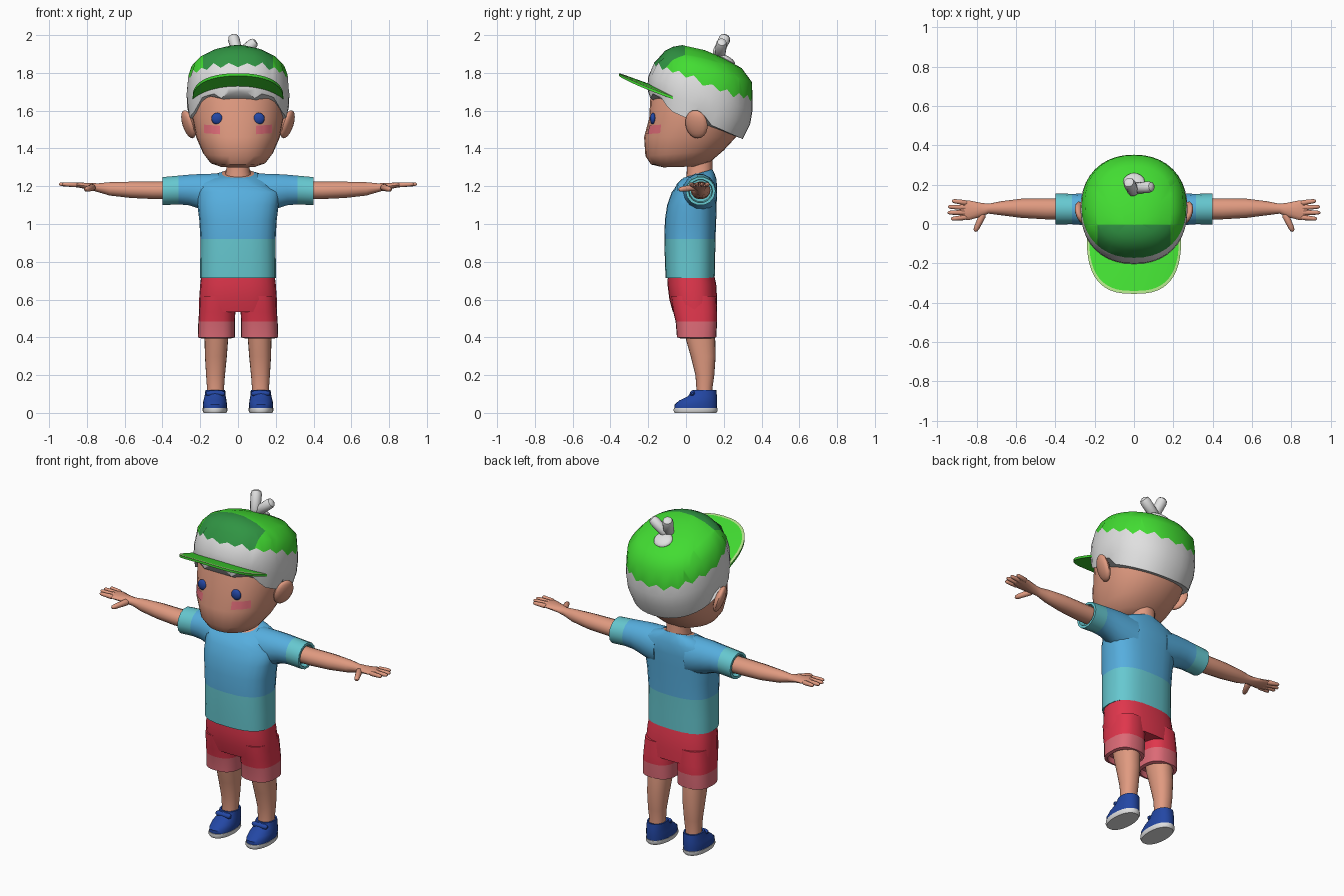
import bpy, bmesh, math, random
from mathutils import Vector
from mathutils.bvhtree import BVHTree

random.seed(4)
if "Cube" in bpy.data.objects:
    bpy.data.objects.remove(bpy.data.objects["Cube"])


def material(name, code):
    rgb = [int(code[k:k + 2], 16) / 255 for k in (0, 2, 4)]
    lin = [c / 12.92 if c < 0.04 else ((c + 0.055) / 1.055) ** 2.4 for c in rgb]
    m = bpy.data.materials.new(name)
    m.use_nodes = True
    m.diffuse_color = (*lin, 1)
    m.node_tree.nodes["Principled BSDF"].inputs["Base Color"].default_value = (*lin, 1)
    return m


SKIN = material("skin", "e09a80")
BLUE = material("shirt blue", "56aede")
CYAN = material("shirt cyan", "66c8d0")
RED = material("shorts red", "e0364c")
ROSE = material("rose", "dc6a76")
NAVY = material("navy", "2347a4")
WHITE = material("soft white", "e0e0e0")
GREEN = material("cap green", "42dc32")
DARK = material("panel green", "309443")
PALE = material("brim edge", "b0e088")


def power(v, n):
    return math.copysign(abs(v) ** (2 / n), v)


# Cross-section helpers: tilted (front and back ends), level, and across the arm
def tilted(yf, zf, yb, zb, rx, cx=0, n=2.2, count=28):
    pts = []
    for k in range(count):
        a = 2 * math.pi * k / count
        t = (1 + power(math.sin(a), n)) / 2
        pts.append(Vector((cx + rx * power(math.cos(a), n), yf + (yb - yf) * t, zf + (zb - zf) * t)))
    return pts


def level(z, yf, yb, rx, cx=0, n=2.2, count=24):
    return tilted(yf, z, yb, z, rx, cx, n, count)


def across(x, y, z, ry, rz, count=14):
    angles = [2 * math.pi * k / count for k in range(count)]
    return [Vector((x, y + ry * math.cos(a), z + rz * math.sin(a))) for a in angles]


def finish(ob, mats, mirror=False, angle=42):
    for m in mats:
        ob.data.materials.append(m)
    if mirror:
        ob.modifiers.new("Mirror", "MIRROR").use_mirror_merge = False
    bpy.ops.object.select_all(action="DESELECT")
    ob.select_set(True)
    bpy.context.view_layer.objects.active = ob
    bpy.ops.object.shade_smooth_by_angle(angle=math.radians(angle))
    return ob


def loft(name, rings, mats, rule=lambda i, c: 0, mirror=False, caps=True, cuts=()):
    bm = bmesh.new()
    vs = [[bm.verts.new(p) for p in r] for r in rings]
    n = len(vs[0])
    for i in range(len(vs) - 1):
        for j in range(n):
            k = (j + 1) % n
            bm.faces.new((vs[i][j], vs[i][k], vs[i + 1][k], vs[i + 1][j])).material_index = i
    if caps:
        bm.faces.new(vs[0])
        bm.faces.new(vs[-1]).material_index = len(vs)
    bmesh.ops.recalc_face_normals(bm, faces=bm.faces)
    for co, no in cuts:
        geom = bm.verts[:] + bm.edges[:] + bm.faces[:]
        bmesh.ops.bisect_plane(bm, geom=geom, plane_co=co, plane_no=no)
    for f in bm.faces:
        f.material_index = rule(f.material_index, f.calc_center_median())
    me = bpy.data.meshes.new(name)
    bm.to_mesh(me)
    bm.free()
    ob = bpy.data.objects.new(name, me)
    bpy.context.collection.objects.link(ob)
    return finish(ob, mats, mirror)


def tube(name, a, b, ra, rb, mat, mirror=False):
    a, b = Vector(a), Vector(b)
    q = (b - a).to_track_quat("Z", "Y")
    rings = []
    for t, s in ((0, 0.6), (0.12, 1), (0.8, 1), (0.94, 0.8), (1, 0.35)):
        r = (ra + (rb - ra) * t) * s
        angles = [2 * math.pi * k / 10 for k in range(10)]
        rings.append([a.lerp(b, t) + q @ Vector((r * math.cos(w), r * math.sin(w), 0)) for w in angles])
    return loft(name, rings, [mat], mirror=mirror)


def ball(name, loc, scale, mat, rot=(0, 0, 0), mirror=False):
    bpy.ops.mesh.primitive_uv_sphere_add(segments=16, ring_count=10, location=loc, rotation=rot)
    ob = bpy.context.object
    ob.name = name
    ob.scale = scale
    bpy.ops.object.transform_apply(location=True, rotation=True, scale=True)
    return finish(ob, [mat], mirror)


# Head and neck
head = loft("head", [
    tilted(-.12, 1.3, .06, 1.305, .09), tilted(-.185, 1.315, .13, 1.33, .145),
    tilted(-.215, 1.36, .2, 1.39, .185), tilted(-.222, 1.46, .265, 1.46, .222),
    tilted(-.195, 1.56, .3, 1.57, .243), tilted(-.188, 1.68, .315, 1.68, .245),
    tilted(-.15, 1.78, .28, 1.76, .21)], [SKIN])
loft("neck", [level(1.23, .0, .145, .075), level(1.29, .005, .14, .062), level(1.36, .0, .14, .062)], [SKIN])
ball("ear", (.262, .055, 1.528), (.026, .062, .078), SKIN, (0, math.radians(18), math.radians(-20)), True)

# Eyes and cheeks laid on the face
tree = BVHTree.FromPolygons([v.co for v in head.data.vertices], [p.vertices for p in head.data.polygons])


def on_face(x, z):
    return tree.ray_cast(Vector((x, -1, z)), Vector((0, 1, 0)))[0]


ball("eye", on_face(.11, 1.558), (.031, .016, .031), NAVY, mirror=True)
bm = bmesh.new()
grid = [[bm.verts.new(on_face(.095 + .085 * u / 6, 1.475 + .045 * v / 2 + .006 * u / 6) - Vector((0, .005, 0)))
         for u in range(7)] for v in range(3)]
for v in range(2):
    for u in range(6):
        bm.faces.new((grid[v][u], grid[v][u + 1], grid[v + 1][u + 1], grid[v + 1][u]))
cheek_mesh = bpy.data.meshes.new("cheek")
bm.to_mesh(cheek_mesh)
bm.free()
cheek = bpy.data.objects.new("cheek", cheek_mesh)
bpy.context.collection.objects.link(cheek)
finish(cheek, [ROSE], True)

# Cap: wavy hem, jagged colour edge, darker front panel
hem = tilted(-.2, 1.67, .3, 1.45, .258, count=40)
for k, p in enumerate(hem):
    if p.y < -.1:
        p.z += .03 if k % 4 else 0
    elif p.y < .03:
        p.z -= .02
    elif p.y < .13:
        p.z += .035
edge = tilted(-.172, 1.845, .352, 1.655, .266, count=40)
for k, p in enumerate(edge):
    p.z += (.014 if k % 2 else -.014) + random.uniform(-.008, .008)


def cap_rule(i, c):
    if i < 3:
        return 0
    return 2 if c.y < -.005 and abs(c.x) < .185 else 1


loft("cap", [
    hem, tilted(-.205, 1.72, .34, 1.53, .27, count=40), tilted(-.2, 1.78, .352, 1.6, .272, count=40),
    edge, tilted(-.135, 1.89, .35, 1.75, .25, count=40), tilted(-.11, 1.918, .295, 1.825, .205, count=40),
    tilted(-.07, 1.938, .2, 1.878, .14, count=40), tilted(-.02, 1.947, .1, 1.92, .06, count=40)],
    [WHITE, GREEN, DARK], cap_rule,
    cuts=[((0, -.005, 0), (0, 1, 0)), ((.185, 0, 0), (1, 0, 0)), ((-.185, 0, 0), (1, 0, 0))])


# Brim
def brim_ring(rx, depth, drop, n):
    pts = []
    for k in range(25):
        a = math.pi * k / 24
        x, y = rx * power(math.cos(a), n), -.06 - depth * power(max(0, math.sin(a)), n)
        pts.append(Vector((x, y, 1.672 - .36 * y - .35 * x * x - drop)))
    return pts


loft("cap_brim", [brim_ring(.225, .1, 0, 2), brim_ring(.228, .28, 0, 2.7), brim_ring(.24, .295, .002, 2.7),
                  brim_ring(.24, .295, .016, 2.7), brim_ring(.225, .1, .016, 2)],
     [GREEN, PALE], lambda i, c: int(i == 1), caps=False)

# Hair tuft poking through the cap
tube("tuft_upright", (0, .16, 1.89), (-.028, .215, 2.0), .028, .032, WHITE)
tube("tuft_side", (0, .18, 1.89), (.095, .19, 1.968), .028, .03, WHITE)
ball("tuft_base", (0, .215, 1.872), (.055, .05, .018), WHITE, (math.radians(-30), 0, 0))

# Shirt
N = 2.6
loft("shirt", [
    level(.715, -.09, .13, .18, n=N), level(.715, -.108, .152, .2, n=N), level(.8, -.112, .154, .2, n=N),
    level(.92, -.114, .156, .199, n=N), level(1.02, -.112, .16, .205, n=N), level(1.1, -.1, .162, .215, n=N),
    level(1.17, -.075, .165, .218, n=N), tilted(-.05, 1.21, .162, 1.235, .205, n=N),
    tilted(-.025, 1.235, .15, 1.27, .15), tilted(-.012, 1.245, .14, 1.29, .085)],
    [BLUE, CYAN, SKIN], lambda i, c: 2 if i > 9 else int(c.z < .92))
loft("sleeve", [
    across(.1, .07, 1.155, .095, .115), across(.2, .072, 1.172, .088, .095), across(.26, .075, 1.18, .08, .083),
    across(.315, .076, 1.18, .077, .078), across(.4, .077, 1.174, .079, .076),
    across(.4, .077, 1.174, .064, .062), across(.37, .077, 1.176, .06, .058)],
    [BLUE, CYAN], lambda i, c: int(c.x > .315), mirror=True)

# Arms and hands
loft("arm", [
    across(.34, .077, 1.178, .053, .048), across(.45, .077, 1.178, .053, .047), across(.57, .08, 1.181, .049, .044),
    across(.68, .08, 1.186, .035, .036), across(.74, .078, 1.192, .025, .024), across(.78, .072, 1.198, .036, .019),
    across(.84, .07, 1.206, .05, .014), across(.885, .07, 1.207, .045, .009)], [SKIN], mirror=True)
for finger, base, tip, end in (("index", .034, .026, .93), ("middle", .058, .058, .947),
                               ("ring", .083, .088, .945), ("little", .107, .118, .925)):
    tube(finger + "_finger", (.85, base, 1.207), (end, tip, 1.211), .014, .01, SKIN, True)
tube("thumb", (.765, .055, 1.195), (.808, -.038, 1.182), .019, .013, SKIN, True)

# Shorts
loft("shorts_seat", [
    level(.75, -.095, .145, .192, n=N), level(.68, -.098, .16, .2, n=N), level(.6, -.088, .165, .206, n=N),
    level(.535, -.07, .165, .205, n=N)], [RED])
loft("shorts_leg", [
    level(.62, -.08, .16, .095, .105, N), level(.535, -.068, .165, .096, .11, N),
    level(.485, -.055, .165, .097, .113, N), level(.4, -.048, .16, .098, .115, N),
    level(.395, -.032, .143, .081, .115, N), level(.43, -.03, .14, .078, .115, N)],
    [RED, ROSE], lambda i, c: int(c.z < .485), mirror=True)

# Legs
loft("leg", [
    level(.46, -.015, .15, .066, .115), level(.38, .002, .155, .062, .115), level(.3, .025, .157, .058, .117),
    level(.2, .05, .15, .05, .119), level(.13, .055, .14, .045, .119), level(.07, .055, .145, .045, .12)],
    [SKIN], mirror=True)

# Shoes
loft("shoe_sole", [level(0, -.06, .16, .06, .122), level(.012, -.066, .168, .066, .122),
                   level(.026, -.064, .167, .065, .122)], [WHITE], mirror=True)
loft("shoe", [
    level(.02, -.06, .163, .062, .122), level(.045, -.06, .165, .064, .122), level(.066, -.035, .165, .061, .122),
    level(.088, .01, .164, .056, .121), level(.122, .035, .16, .052, .12), level(.122, .047, .15, .044, .12),
    level(.1, .05, .148, .042, .12)], [NAVY], mirror=True)
tube("shoe_strap", (.072, .035, .103), (.17, .035, .103), .015, .015, NAVY, True)
